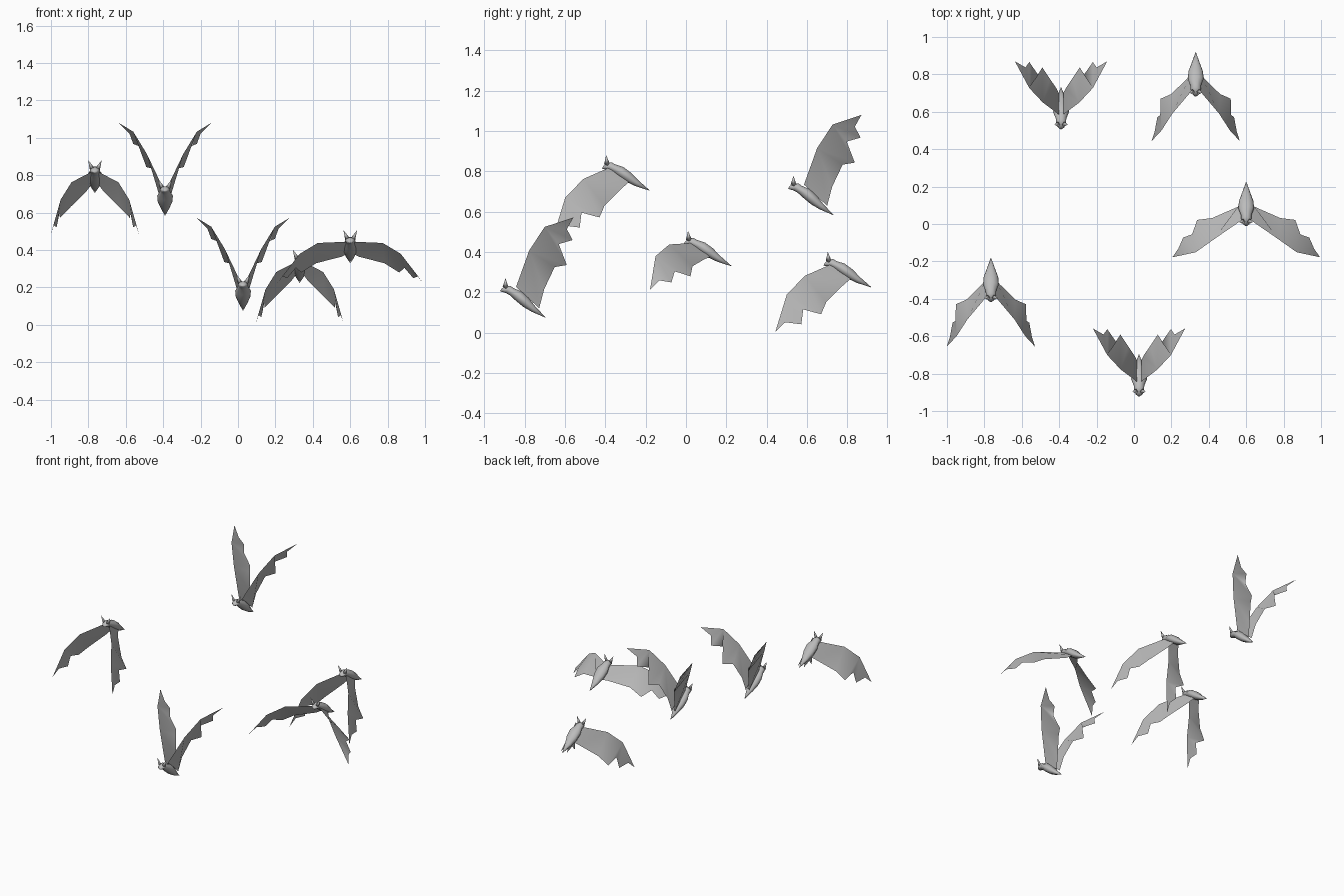
import bpy, bmesh, math
from mathutils import Vector, Matrix

if "Cube" in bpy.data.objects:
    bpy.data.objects.remove(bpy.data.objects["Cube"])

grey = bpy.data.materials.new("bat_grey")
grey.diffuse_color = (0.5, 0.5, 0.5, 1)
grey.use_nodes = True
grey.node_tree.nodes["Principled BSDF"].inputs["Base Color"].default_value = grey.diffuse_color


def finish(name, bm, loc, tilt=0.0, mirror=False):
    """Turn a bmesh into a smooth object, optionally mirrored across the body."""
    bmesh.ops.transform(bm, matrix=Matrix.Rotation(math.radians(tilt), 4, 'X'), verts=bm.verts)
    mesh = bpy.data.meshes.new(name)
    bm.to_mesh(mesh)
    bm.free()
    mesh.materials.append(grey)
    mesh.shade_smooth()
    ob = bpy.data.objects.new(name, mesh)
    ob.location = loc
    bpy.context.collection.objects.link(ob)
    if mirror:
        m = ob.modifiers.new("mirror", 'MIRROR')
        m.use_mirror_merge = False
    return ob


# Body sections from nose to tail: y, z, half width, half thickness
SECTIONS = [(0.0, -0.004, 0.007, 0.007), (0.012, 0.002, 0.021, 0.018),
            (0.035, 0.002, 0.027, 0.022), (0.055, -0.008, 0.028, 0.021),
            (0.09, -0.026, 0.042, 0.028), (0.13, -0.054, 0.039, 0.027),
            (0.17, -0.083, 0.024, 0.017), (0.233, -0.119, 0.001, 0.001)]


def body(loc, tilt):
    bm = bmesh.new()
    up = Vector((0, 0.45, 0.89))
    rings, n = [], 10
    for y, z, w, t in SECTIONS:
        ring = []
        for i in range(n):
            a = 2 * math.pi * i / n
            ring.append(bm.verts.new(Vector((w * math.cos(a), y, z)) + up * t * math.sin(a)))
        rings.append(ring)
    for a, b in zip(rings, rings[1:]):
        for i in range(n):
            j = (i + 1) % n
            bm.faces.new((a[i], a[j], b[j], b[i]))
    bm.faces.new(rings[0])
    bm.faces.new(rings[-1][::-1])
    bmesh.ops.recalc_face_normals(bm, faces=bm.faces)
    finish("body", bm, loc, tilt)


def ears(loc, tilt):
    bm = bmesh.new()
    base = [bm.verts.new(p) for p in ((0.004, 0.022, 0.016), (0.016, 0.008, 0.012),
                                      (0.027, 0.024, 0.004), (0.016, 0.036, 0.014))]
    tip = bm.verts.new((0.036, 0.018, 0.056))
    for i in range(4):
        bm.faces.new((base[i], base[(i + 1) % 4], tip))
    bm.faces.new(base[::-1])
    bmesh.ops.recalc_face_normals(bm, faces=bm.faces)
    finish("ears", bm, loc, tilt, True)


# Wing outlines: shoulder, elbow, wrist, tip, then the scalloped trailing edge to the hip
DOWN = [(.015, .035, -.005), (.125, -.095, -.062), (.183, -.185, -.155), (.236, -.242, -.34),
        (.22, -.193, -.293), (.205, -.113, -.303), (.19, -.104, -.229), (.187, -.015, -.253),
        (.13, .01, -.194), (.045, .094, -.11), (.015, .14, -.07)]
SPREAD = [(.015, .035, -.005), (.174, -.075, -.012), (.27, -.143, -.07), (.395, -.17, -.235),
          (.363, -.124, -.19), (.337, -.064, -.2), (.29, -.048, -.145), (.262, .03, -.17),
          (.182, .04, -.12), (.045, .1, -.085), (.015, .14, -.07)]
RAISED = [(.012, .075, .01), (.098, .14, .19), (.17, .217, .308), (.247, .36, .355),
          (.19, .327, .297), (.17, .356, .243), (.122, .287, .223), (.1, .327, .119),
          (.06, .267, .109), (.025, .215, .0), (.012, .19, -.095)]
# Membrane panels fanning out from the elbow and wrist
PANELS = [(0, 1, 9, 10), (1, 8, 9), (1, 7, 8), (1, 2, 7), (2, 6, 7), (2, 5, 6), (2, 4, 5), (2, 3, 4)]


def wings(loc, outline):
    bm = bmesh.new()
    v = [bm.verts.new(p) for p in outline]
    for panel in PANELS:
        bm.faces.new([v[i] for i in reversed(panel)])
    finish("wings", bm, loc, 0, True)


# The flock: nose position, wing pose, body tilt
FLOCK = [((-0.765, -0.414, 0.825), DOWN, 0),
         ((-0.39, 0.51, 0.725), RAISED, -5.5),
         ((0.027, -0.918, 0.217), RAISED, -5.5),
         ((0.33, 0.685, 0.345), DOWN, 0),
         ((0.6, -0.008, 0.45), SPREAD, 0)]
for loc, pose, tilt in FLOCK:
    body(loc, tilt)
    ears(loc, tilt)
    wings(loc, pose)
